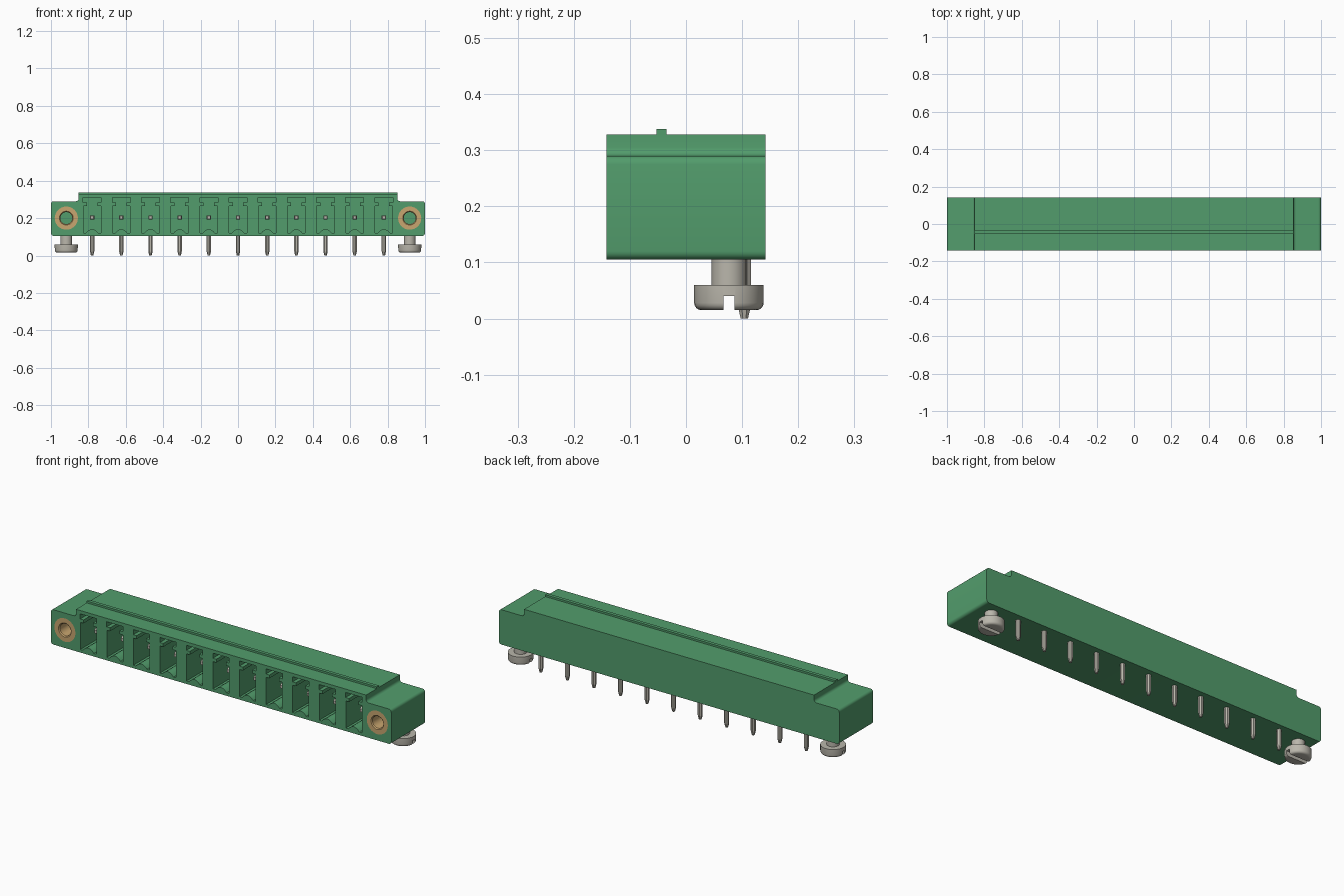
import bpy, bmesh, math
from mathutils import Matrix, Vector

if "Cube" in bpy.data.objects:
    bpy.data.objects.remove(bpy.data.objects["Cube"], do_unlink=True)


def material(name, rgb):
    m = bpy.data.materials.new(name)
    m.use_nodes = True
    m.diffuse_color = (*rgb, 1)
    bsdf = m.node_tree.nodes["Principled BSDF"]
    bsdf.inputs["Base Color"].default_value = (*rgb, 1)
    bsdf.inputs["Roughness"].default_value = 0.5
    return m


GREEN = material("green plastic", (0.085, 0.335, 0.15))
BRASS = material("brass", (0.58, 0.38, 0.16))
METAL = material("tinned metal", (0.49, 0.47, 0.41))


def finish(bm, name, mat):
    bmesh.ops.recalc_face_normals(bm, faces=bm.faces)
    me = bpy.data.meshes.new(name)
    bm.to_mesh(me)
    bm.free()
    ob = bpy.data.objects.new(name, me)
    bpy.context.collection.objects.link(ob)
    me.materials.append(mat)
    return ob


def add_prism(bm, profile, y0, y1, x=0.0):
    """Extrude an x-z outline along y."""
    f = bm.faces.new([bm.verts.new((x + px, y0, pz)) for px, pz in profile])
    r = bmesh.ops.extrude_face_region(bm, geom=[f])
    verts = [v for v in r["geom"] if isinstance(v, bmesh.types.BMVert)]
    bmesh.ops.translate(bm, verts=verts, vec=(0, y1 - y0, 0))


def add_lathe(bm, profile, matrix, steps=32, turn=0.0):
    """Revolve (radius, height) points about z, then place with matrix."""
    rings = []
    for r, h in profile:
        if r == 0:
            rings.append([bm.verts.new(matrix @ Vector((0, 0, h)))] * steps)
        else:
            rings.append([bm.verts.new(matrix @ Vector((
                r * math.cos(turn + math.tau * i / steps),
                r * math.sin(turn + math.tau * i / steps), h))) for i in range(steps)])
    for a, b in zip(rings, rings[1:]):
        for i in range(steps):
            j = (i + 1) % steps
            bm.faces.new(list(dict.fromkeys((a[i], a[j], b[j], b[i]))))


def arc(cx, cz, r, a0, a1, n=5):
    return [(cx + r * math.cos(math.radians(a0 + (a1 - a0) * i / n)),
             cz + r * math.sin(math.radians(a0 + (a1 - a0) * i / n))) for i in range(n + 1)]


def mirrored(half):
    """Close an outline given by its +x half, bottom to top."""
    return half + [(-x, z) for x, z in reversed(half) if x > 0]


def cut(ob, cutter):
    mod = ob.modifiers.new("cut", 'BOOLEAN')
    mod.operation = 'DIFFERENCE'
    mod.solver = 'EXACT'
    mod.object = cutter
    dg = bpy.context.evaluated_depsgraph_get()
    me = bpy.data.meshes.new_from_object(ob.evaluated_get(dg))
    ob.modifiers.clear()
    ob.data = me
    bpy.data.objects.remove(cutter, do_unlink=True)


def smooth(ob):
    bpy.ops.object.select_all(action='DESELECT')
    ob.select_set(True)
    bpy.context.view_layer.objects.active = ob
    bpy.ops.object.shade_smooth_by_angle(angle=math.radians(32))


FRONT, BACK = -0.142, 0.142
CAVITY_BACK = 0.06
EAR_X, EAR_Z = 0.918, 0.2
POLES = [(i - 5) * 0.156 for i in range(11)]

# Housing: raised centre with a rounded ear at each end
bm = bmesh.new()
half = (arc(0.985, 0.12, 0.015, -90, 0) + arc(0.985, 0.275, 0.015, 0, 90)
        + arc(0.867, 0.305, 0.015, 270, 180) + [(0.852, 0.328)])
add_prism(bm, mirrored(half), FRONT, BACK)
housing = finish(bm, "housing", GREEN)

# Keyed pole cavities with an arched floor
bm = bmesh.new()
key = [(0, 0.141), (0.012, 0.138), (0.023, 0.131), (0.032, 0.121), (0.047, 0.121),
       (0.047, 0.265), (0.028, 0.265), (0.028, 0.283), (0.048, 0.283), (0.048, 0.31)]
for x in POLES:
    add_prism(bm, mirrored(key), FRONT - 0.05, CAVITY_BACK, x)
# Bores for the threaded inserts
for s in (-1, 1):
    bore = Matrix.Translation((s * EAR_X, FRONT, EAR_Z)) @ Matrix.Rotation(math.radians(-90), 4, 'X')
    add_lathe(bm, [(0, -0.05), (0.062, -0.05), (0.062, 0.2), (0, 0.2)], bore)
cutter = finish(bm, "cavity_cutter", GREEN)
cutter.hide_render = True
cut(housing, cutter)
smooth(housing)

# Coding rib along the top
bm = bmesh.new()
add_prism(bm, [(-0.852, 0.32), (0.852, 0.32), (0.852, 0.338), (-0.852, 0.338)], -0.053, -0.035)
finish(bm, "top_rib", GREEN)

for s, side in ((1, "left"), (-1, "right")):
    # Threaded insert, flush with the front
    bm = bmesh.new()
    place = Matrix.Translation((s * EAR_X, FRONT, EAR_Z)) @ Matrix.Rotation(math.radians(-90), 4, 'X')
    add_lathe(bm, [(0.062, 0.2), (0.062, 0), (0.037, 0), (0.032, 0.005), (0.032, 0.2), (0.062, 0.2)], place)
    bmesh.ops.remove_doubles(bm, verts=bm.verts, dist=1e-5)
    smooth(finish(bm, side + "_insert", BRASS))

    # Slotted mounting screw under the ear
    bm = bmesh.new()
    head = [(0, 0.015)] + arc(0.049, 0.028, 0.013, -90, 0, 4) + [
        (0.062, 0.06), (0.031, 0.06), (0.031, 0.12), (0, 0.12)]
    add_lathe(bm, head, Matrix.Translation((s * EAR_X, 0.0765, 0)))
    screw = finish(bm, side + "_screw", METAL)
    bm = bmesh.new()
    w = 0.1
    add_prism(bm, [(-w, -0.02), (w, -0.02), (w, 0.04), (-w, 0.04)], 0.0665, 0.0865, s * EAR_X)
    slot = finish(bm, "slot_cutter", METAL)
    slot.hide_render = True
    cut(screw, slot)
    smooth(screw)

# Contact pins: square blade in the cavity, faceted solder tail below
for n, x in enumerate(POLES, 1):
    bm = bmesh.new()
    blade = Matrix.Translation((x, 0, 0.203)) @ Matrix.Rotation(math.radians(-90), 4, 'X')
    add_lathe(bm, [(0, -0.08), (0.011, -0.08), (0.0165, -0.066), (0.0165, 0.105), (0, 0.105)],
              blade, 4, math.pi / 4)
    tail = Matrix.Translation((x, 0.104, 0))
    add_lathe(bm, [(0, 0), (0.007, 0), (0.0125, 0.022), (0.0125, 0.2), (0, 0.2)],
              tail, 8, math.pi / 8)
    finish(bm, f"pin_{n}", METAL)
